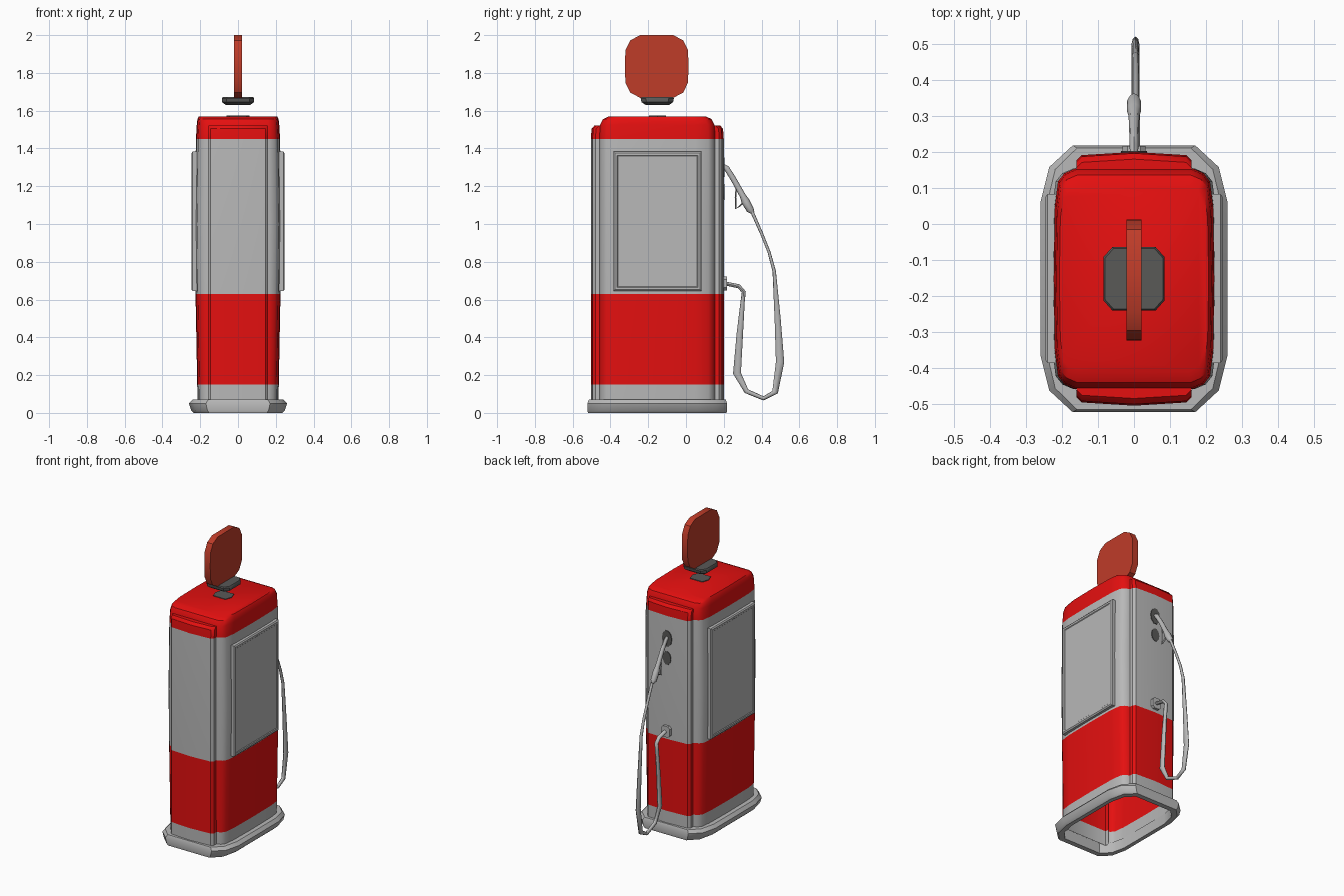
import bpy, bmesh, math
from mathutils import Vector

if "Cube" in bpy.data.objects:
    bpy.data.objects.remove(bpy.data.objects["Cube"])

YC = -0.152  # centre line of the cabinet


def material(name, rgb):
    m = bpy.data.materials.new(name)
    m.diffuse_color = (*rgb, 1)
    m.use_nodes = True
    m.node_tree.nodes["Principled BSDF"].inputs["Base Color"].default_value = m.diffuse_color
    return m


RED = material("bright red", (0.78, 0.005, 0.005))
GREY = material("light grey", (0.48, 0.48, 0.48))
RUST = material("rust red", (0.52, 0.045, 0.022))
DARK = material("dark grey", (0.1, 0.1, 0.097))


def finish(name, bm, mats, rule=None, smooth=35, recalc=True):
    if recalc:
        bmesh.ops.recalc_face_normals(bm, faces=bm.faces)
    if rule:
        for f in bm.faces:
            f.material_index = rule(f.calc_center_median())
    me = bpy.data.meshes.new(name)
    bm.to_mesh(me)
    bm.free()
    ob = bpy.data.objects.new(name, me)
    bpy.context.collection.objects.link(ob)
    for m in mats:
        me.materials.append(m)
    if smooth:
        bpy.ops.object.select_all(action='DESELECT')
        ob.select_set(True)
        bpy.context.view_layer.objects.active = ob
        bpy.ops.object.shade_smooth_by_angle(angle=math.radians(smooth))
    return ob


def loft(name, rings, mats, closed=True, start=False, end=False, loop=False, **kw):
    bm = bmesh.new()
    vs = [[bm.verts.new(p) for p in r] for r in rings]
    n = len(vs[0])
    pairs = list(zip(vs, vs[1:])) + ([(vs[-1], vs[0])] if loop else [])
    for a, b in pairs:
        for i in range(n if closed else n - 1):
            j = (i + 1) % n
            bm.faces.new((a[i], a[j], b[j], b[i]))
    if start:
        bm.faces.new(vs[0][::-1])
    if end:
        bm.faces.new(vs[-1])
    return finish(name, bm, mats, **kw)


def outline(quarter):
    """Mirror a quarter outline (from the +x side round to the +y side) into a full loop."""
    q = quarter
    half = q + [(-x, y) for x, y in reversed(q) if x > 0]
    return half + [(x, -y) for x, y in reversed(half) if y > 0]


def ring(quarter, z, sx=1, sy=1):
    return [(x * sx, YC + y * sy, z) for x, y in outline(quarter)]


def band(c):
    """Paint stripes of the cabinet by height: 0 red, 1 grey."""
    return 0 if 0.15 < c.z < 0.63 or c.z > 1.45 else 1


# cabinet: slightly bulging, open underneath
cab = [(0.225, 0), (0.222, 0.2), (0.213, 0.27), (0.195, 0.293), (0.165, 0.306)]
levels = [(0.05, .95, 1), (0.15, .96, 1), (0.4, .98, 1), (0.63, 1, 1), (1.0, 1.02, 1),
          (1.45, .99, 1), (1.525, .97, .99), (1.555, .955, .94), (1.57, .92, .84)]
loft("cabinet", [ring(cab, *l) for l in levels], [RED, GREY], end=True, rule=band)

# bowed end covers at the front and back
for name, s in (("front_cover", -1), ("back_cover", 1)):
    section = [(-.16, .28), (-.16, .328), (-.145, .343), (0, .352), (.145, .343), (.16, .328), (.16, .28)]
    rings = []
    for z, d in [(0.05, 0), (0.15, 0), (0.63, 0), (1.45, 0), (1.505, .004), (1.522, .02)]:
        rings.append([(x, YC + s * (y - (d if y > .3 else 0)), z) for x, y in section])
    loft(name, rings, [RED, GREY], closed=False, end=True, rule=band)

# hollow plinth with chamfered corners
base = [(0.26, 0), (0.26, 0.21), (0.235, 0.31), (0.17, 0.37)]
loft("plinth", [ring(base, 0, .9, .99), ring(base, .012, .95, 1), ring(base, .05, 1, 1),
                ring(base, .07, .93, .98), ring(base, .07, .8, .9), ring(base, 0, .8, .9)],
     [GREY], loop=True)

# raised side panels
for name, s in (("right_panel", 1), ("left_panel", -1)):
    rings = []
    for x, g in [(.205, 0), (.24, 0), (.246, .008), (.246, .02), (.242, .024)]:
        y0, y1, z0, z1 = -.385 + g, .083 - g, .645 + g, 1.383 - g
        rings.append([(s * x, y0, z0), (s * x, y1, z0), (s * x, y1, z1), (s * x, y0, z1)])
    loft(name, rings, [GREY], start=True, end=True, smooth=0)

# sign on the roof: floating foot, thin disc, roof mount
foot = [(0.085, 0), (0.085, 0.06), (0.06, 0.088)]
loft("sign_foot", [ring(foot, 1.63, .75, .7), ring(foot, 1.645, 1, .95), ring(foot, 1.665, 1, 1),
                   ring(foot, 1.672, .95, .95)], [DARK], start=True, end=True)
disc = outline([(.168, 0), (.166, .085), (.14, .138), (.088, .166)])
loft("sign_disc", [[(x, -.155 + a, 1.834 + b) for a, b in disc] for x in (-.021, .021)],
     [RUST], start=True, end=True)
mount = [(.06, 0), (.045, .045)]
loft("roof_mount", [ring(mount, 1.568), ring(mount, 1.574)], [DARK], start=True, end=True)


def disc_plate(name, z, rx, rz, mat):
    rings = []
    for y in (.196, .203):
        rings.append([(rx * math.cos(k * math.pi / 5), y, z + rz * math.sin(k * math.pi / 5))
                      for k in range(10)])
    loft(name, rings, [mat], start=True, end=True)


# dark nozzle recesses on the back
disc_plate("nozzle_recess", 1.30, .036, .055, DARK)
disc_plate("lower_recess", 1.17, .03, .045, DARK)


def sweep(name, path, x0=0.0, sides=8):
    """Tube in the yz plane; path entries are y, z, in-plane radius, sideways radius."""
    pts = [Vector((0, p[0], p[1])) for p in path]
    rings = []
    for i, (y, z, r, rx) in enumerate(path):
        t = pts[min(i + 1, len(pts) - 1)] - pts[max(i - 1, 0)]
        n = Vector((0, -t.z, t.y)).normalized()
        rings.append([Vector((x0 + rx * math.cos(a), y, z)) + n * (r * math.sin(a))
                      for a in (2 * math.pi * k / sides for k in range(sides))])
    loft(name, rings, [GREY], start=True, end=True, smooth=50)


# nozzle, its trigger guard, and the hose
sweep("nozzle", [(.185, 1.31, .014, .011), (.215, 1.295, .015, .012), (.25, 1.24, .015, .013),
                 (.30, 1.15, .016, .015), (.315, 1.12, .022, .02), (.34, 1.075, .02, .02),
                 (.355, 1.06, .01, .01)])
sweep("trigger_guard", [(.268, 1.21, .004, .006), (.262, 1.14, .004, .006), (.264, 1.08, .004, .006),
                        (.285, 1.095, .004, .006), (.315, 1.125, .004, .006)], sides=4)
sweep("hose", [(.345, 1.075, .009, .009), (.40, .95, .008, .009), (.44, .85, .008, .009),
               (.467, .75, .009, .01), (.485, .5, .016, .01), (.498, .27, .022, .011),
               (.472, .11, .016, .011), (.41, .077, .011, .011), (.32, .115, .013, .011),
               (.27, .21, .021, .011), (.285, .42, .017, .011), (.30, .59, .011, .012),
               (.306, .64, .011, .013), (.28, .67, .011, .013), (.20, .687, .01, .012)], x0=.004)

# hose outlet on the back
outlet = [(.032, .022), (.018, .036)]
loft("hose_outlet", [[(x, y, .685 + b) for x, b in outline(outlet)] for y in (.18, .217)],
     [GREY], start=True, end=True)
